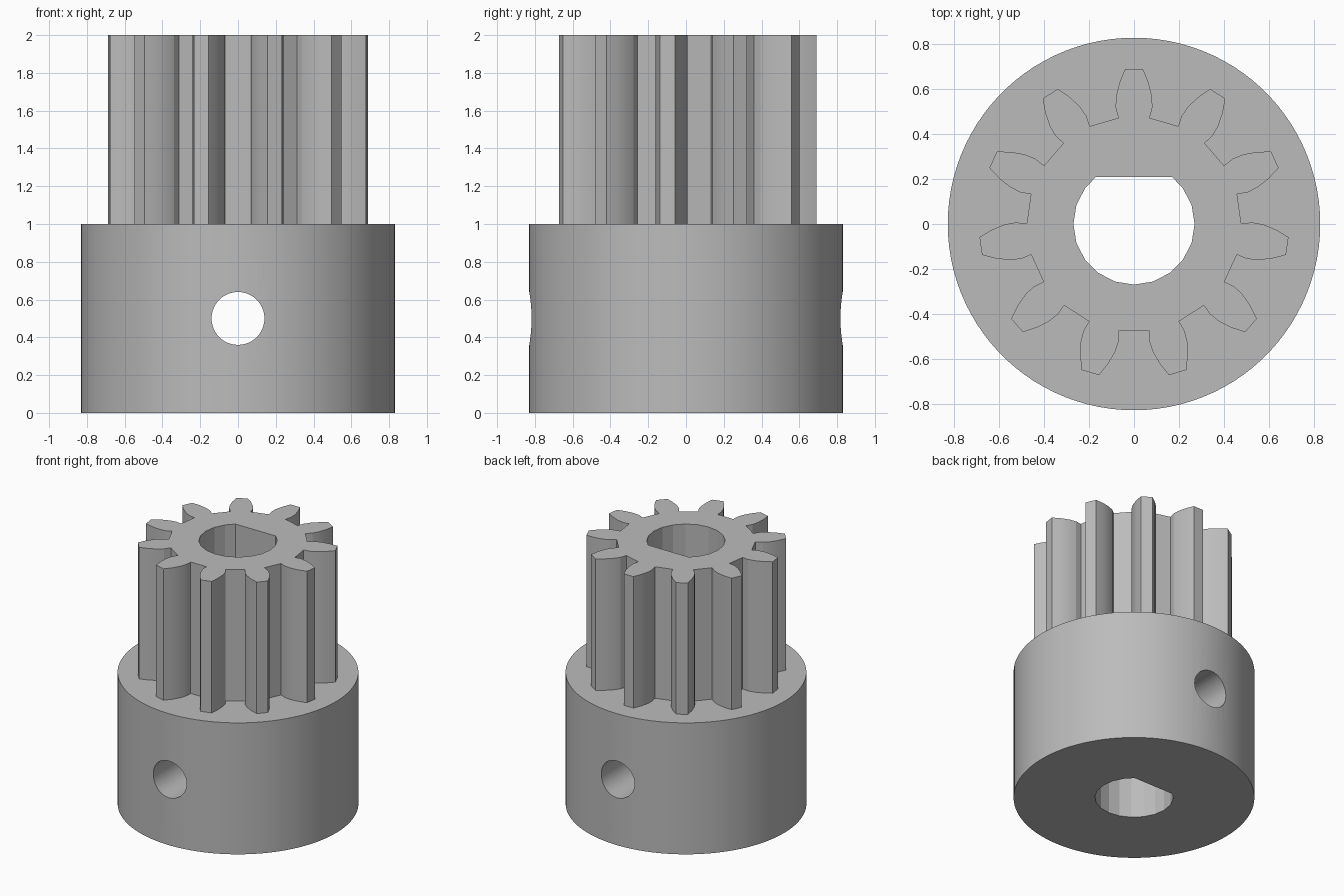
import bpy, bmesh, math
from mathutils import Matrix, Vector

cube = bpy.data.objects.get("Cube")
if cube:
    bpy.data.objects.remove(cube, do_unlink=True)

TEETH = 11
HUB_R, BORE_R, FLAT_Y, PIN_R = 0.83, 0.27, 0.21, 0.14

grey = bpy.data.materials.new("plain grey")
grey.use_nodes = True
color = (0.5, 0.5, 0.5, 1)
grey.diffuse_color = color
grey.node_tree.nodes["Principled BSDF"].inputs["Base Color"].default_value = color


def circle(radius, sides):
    return [(radius * math.cos(math.tau * i / sides),
             radius * math.sin(math.tau * i / sides)) for i in range(sides)]


def prism(name, outline, low, high, matrix=Matrix()):
    """Extrude a counter-clockwise outline from low to high."""
    bm = bmesh.new()
    face = bm.faces.new([bm.verts.new((x, y, low)) for x, y in outline])
    result = bmesh.ops.extrude_face_region(bm, geom=[face])
    top = [v for v in result["geom"] if isinstance(v, bmesh.types.BMVert)]
    bmesh.ops.translate(bm, verts=top, vec=(0, 0, high - low))
    bmesh.ops.recalc_face_normals(bm, faces=bm.faces)
    bm.transform(matrix)
    mesh = bpy.data.meshes.new(name)
    bm.to_mesh(mesh)
    bm.free()
    mesh.materials.append(grey)
    obj = bpy.data.objects.new(name, mesh)
    bpy.context.collection.objects.link(obj)
    return obj


def boolean(target, tool, operation):
    bpy.context.view_layer.objects.active = target
    mod = target.modifiers.new(operation.lower(), "BOOLEAN")
    mod.operation, mod.solver, mod.object = operation, "EXACT", tool
    bpy.ops.object.modifier_apply(modifier=mod.name)
    bpy.data.objects.remove(tool, do_unlink=True)


# One tooth: right flank from root to tip, mirrored, then repeated round the axis
flank = [(0.07, 0.473), (0.082, 0.52), (0.08, 0.57), (0.065, 0.63), (0.04, 0.69)]
tooth = flank + [(-x, y) for x, y in reversed(flank)]
gear_outline = []
for i in range(TEETH):
    turn = Matrix.Rotation(math.tau * i / TEETH, 2)
    gear_outline += [tuple(turn @ Vector(p)) for p in tooth]

# Hub with the toothed pinion rising from it
pinion = prism("pinion_gear", circle(HUB_R, 100), 0, 1)
boolean(pinion, prism("teeth", gear_outline, 0.9, 2), "UNION")

# D-shaped shaft bore: a round outline clipped to a flat
half = math.sqrt(BORE_R ** 2 - FLAT_Y ** 2)
bore = [p for p in circle(BORE_R, 20) if p[1] < FLAT_Y - 0.01]
split = next(i for i, p in enumerate(bore) if p[0] < 0)
bore[split:split] = [(half, FLAT_Y), (-half, FLAT_Y)]
boolean(pinion, prism("bore_cutter", bore, -0.1, 2.1), "DIFFERENCE")

# Set-screw hole right through the hub, front to back
across = Matrix.Translation((0, 0, 0.5)) @ Matrix.Rotation(math.pi / 2, 4, "X")
boolean(pinion, prism("screw_hole_cutter", circle(PIN_R, 48), -1, 1, across), "DIFFERENCE")

bpy.ops.object.select_all(action="DESELECT")
pinion.select_set(True)
bpy.context.view_layer.objects.active = pinion
bpy.ops.object.shade_smooth_by_angle(angle=math.radians(15))
